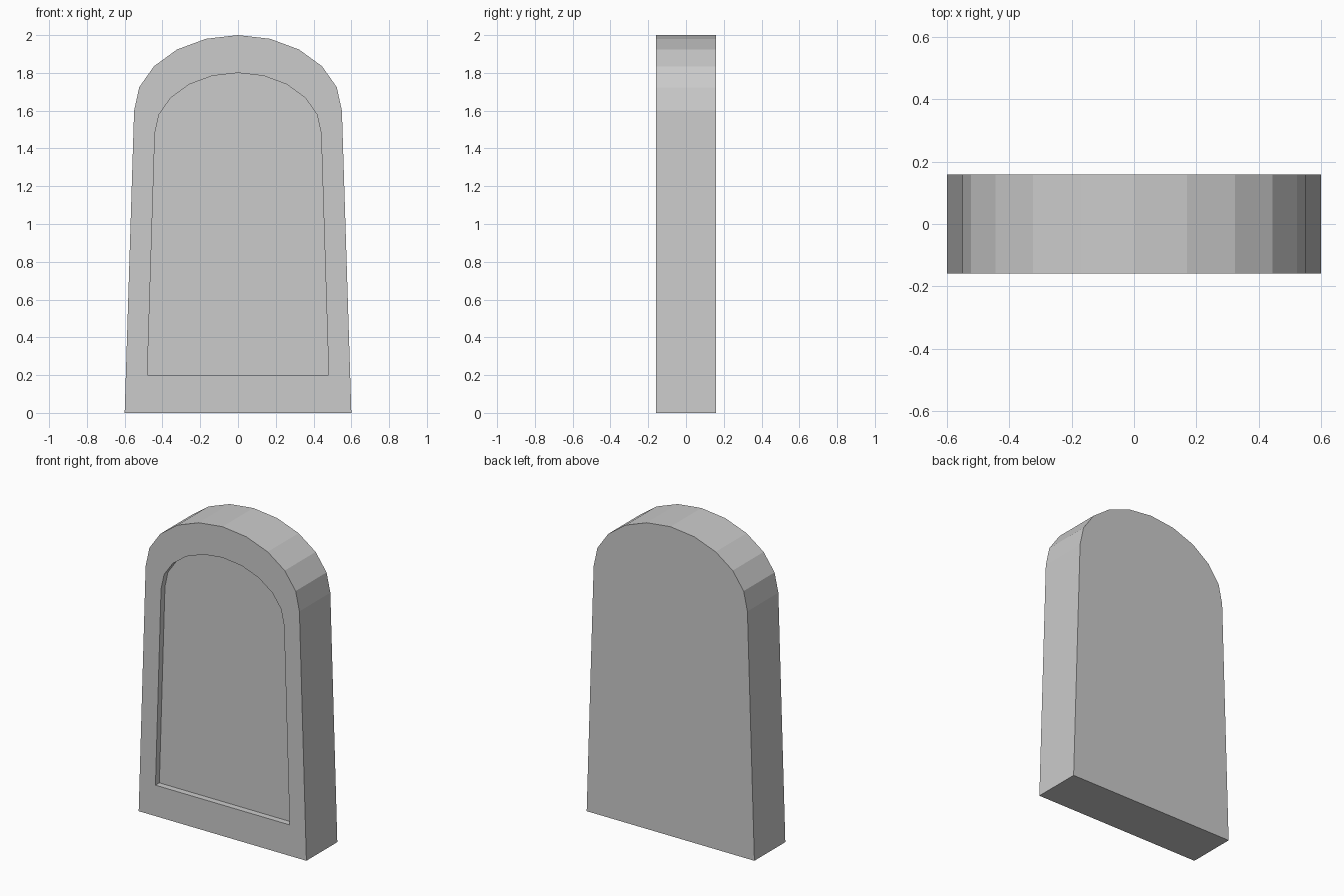
import bpy, bmesh
from math import sin, cos, pi

if "Cube" in bpy.data.objects:
    bpy.data.objects.remove(bpy.data.objects["Cube"])

HALF_DEPTH = 0.158
RECESS = 0.04

# Arched outline: tapered sides with a ten-segment elliptical top
outline = [(-0.6, 0.0), (0.6, 0.0)]
outline += [(0.55 * cos(pi * i / 10), 1.6 + 0.4 * sin(pi * i / 10)) for i in range(11)]

bm = bmesh.new()


def loop(y, scale=1.0):
    """Ring of vertices, scaled about mid height."""
    return [bm.verts.new((x * scale, y, 1 + (z - 1) * scale)) for x, z in outline]


# Back edge, front edge, panel rim, panel floor
loops = [loop(HALF_DEPTH), loop(-HALF_DEPTH),
         loop(-HALF_DEPTH, 0.8), loop(-HALF_DEPTH + RECESS, 0.8)]
n = len(outline)
for a, b in zip(loops, loops[1:]):
    for i in range(n):
        j = (i + 1) % n
        bm.faces.new((a[i], a[j], b[j], b[i]))

# Back face and recessed panel face
bm.faces.new(loops[0])
bm.faces.new(loops[-1])
bmesh.ops.recalc_face_normals(bm, faces=bm.faces)

mesh = bpy.data.meshes.new("headstone")
bm.to_mesh(mesh)
bm.free()
bpy.context.collection.objects.link(bpy.data.objects.new("headstone", mesh))
